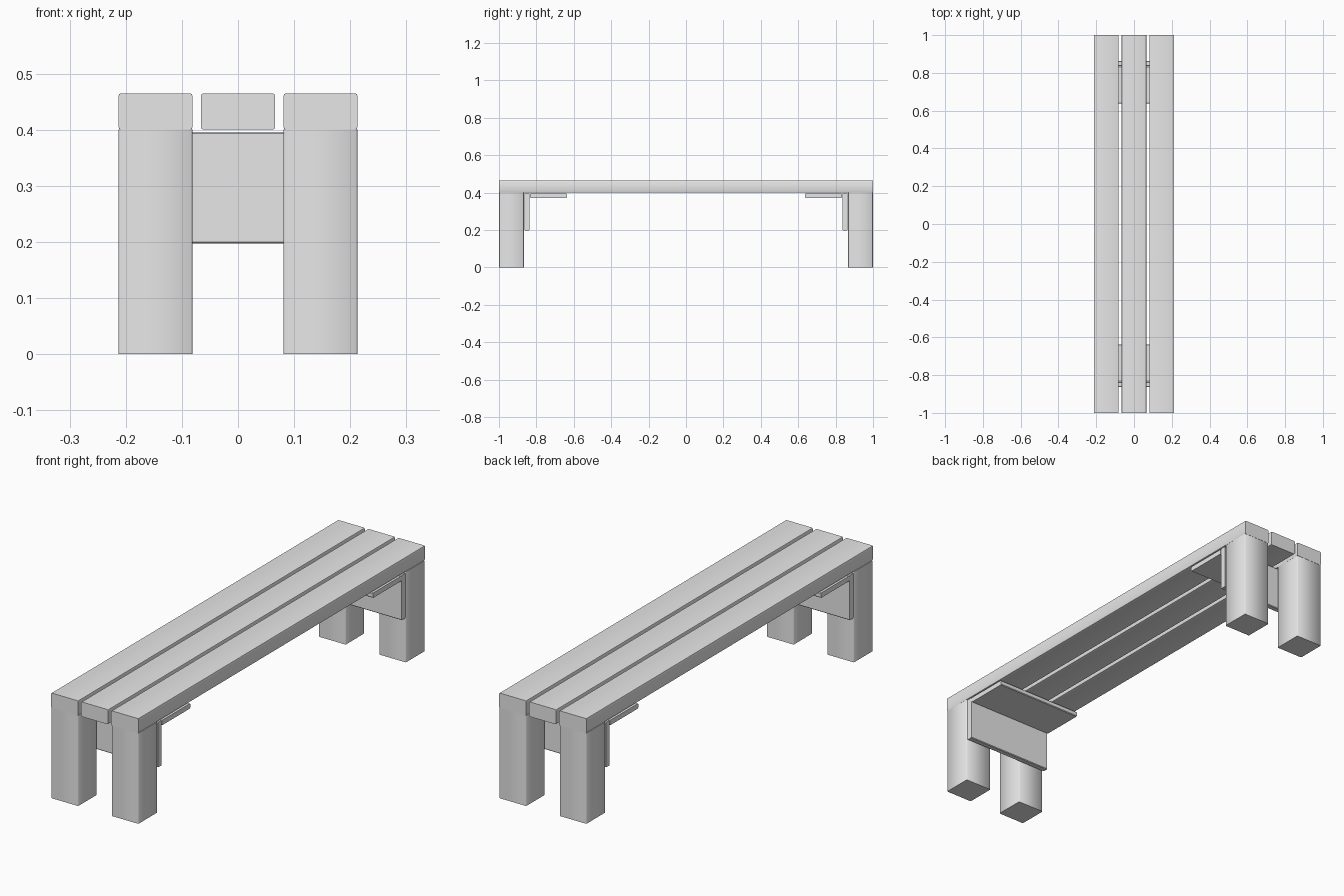
import bpy
import bmesh
from mathutils import Vector

cube = bpy.data.objects.get("Cube")
if cube:
    bpy.data.objects.remove(cube, do_unlink=True)

# Single grey finish
grey = bpy.data.materials.new("plain_grey")
grey.diffuse_color = (0.8, 0.8, 0.8, 1)
grey.use_nodes = True
grey.node_tree.nodes["Principled BSDF"].inputs["Base Color"].default_value = (0.8, 0.8, 0.8, 1)


def box(name, low, high, axis, bevel, segments=1, smooth_all=False):
    """Box between two corners, with the edges along one axis rounded."""
    low, high = Vector(low), Vector(high)
    size, centre = high - low, (low + high) / 2
    bm = bmesh.new()
    bmesh.ops.create_cube(bm, size=1)
    for v in bm.verts:
        v.co = Vector(c * s for c, s in zip(v.co, size))
    edges = [e for e in bm.edges
             if abs((e.verts[0].co - e.verts[1].co)[axis]) > size[axis] / 2]
    bmesh.ops.bevel(bm, geom=edges, offset=bevel, segments=segments,
                    profile=0.5, affect='EDGES')
    bmesh.ops.recalc_face_normals(bm, faces=bm.faces)
    mesh = bpy.data.meshes.new(name)
    bm.to_mesh(mesh)
    bm.free()
    mesh.materials.append(grey)
    obj = bpy.data.objects.new(name, mesh)
    obj.location = centre
    bpy.context.collection.objects.link(obj)
    bpy.ops.object.select_all(action='DESELECT')
    obj.select_set(True)
    bpy.context.view_layer.objects.active = obj
    bpy.ops.object.shade_smooth_by_angle(angle=1.0 if smooth_all else 0.5)
    return obj


half = 0.213      # half the bench width
plank = 0.132     # plank and leg width
leg_top = 0.4

# Seat planks
for side, x in (("right", -half), ("middle", -plank / 2), ("left", half - plank)):
    box("seat_plank_" + side, (x, -1, leg_top), (x + plank, 1, 0.465), 1, 0.005, 2)

for end, s in (("front", -1), ("back", 1)):
    def span(a, b):
        return sorted((s * a, s * b))

    # Legs
    y0, y1 = span(0.867, 0.999)
    for side, x in (("right", -half), ("left", half - plank)):
        box(f"leg_{end}_{side}", (x, y0, 0), (x + plank, y1, leg_top),
            2, 0.003, 1, True)

    # Upright bracket plate against the legs
    y0, y1 = span(0.837, 0.863)
    box("bracket_upright_" + end, (-half, y0, 0.197), (half, y1, 0.396), 0, 0.003)

    # Flat bracket plate under the seat
    y0, y1 = span(0.637, 0.835)
    box("bracket_flat_" + end, (-half, y0, 0.372), (half, y1, 0.394), 0, 0.003)
